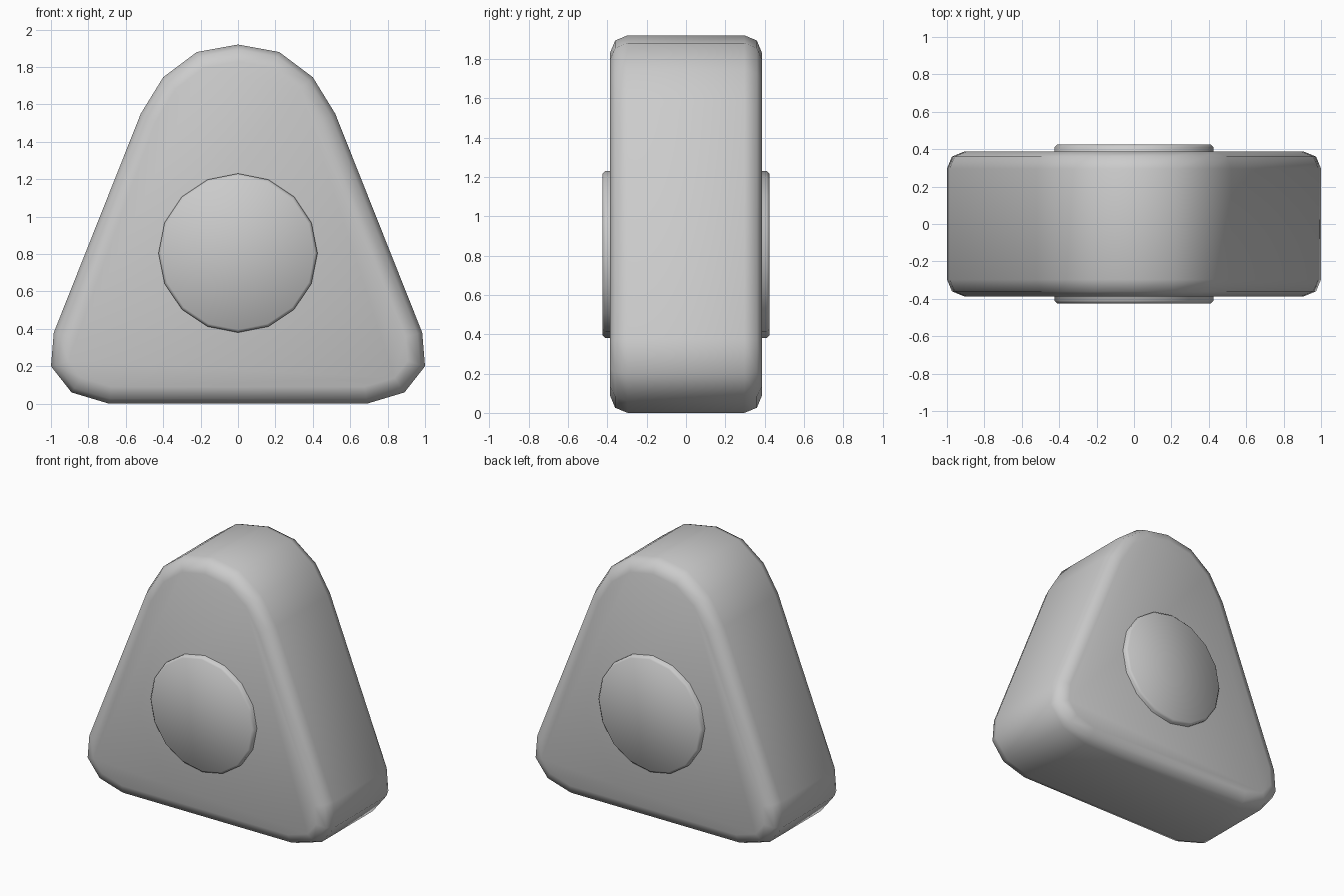
import bpy, bmesh, math
from mathutils import Matrix

cube = bpy.data.objects.get("Cube")
if cube:
    bpy.data.objects.remove(cube, do_unlink=True)

grey = bpy.data.materials.new("plain grey")
grey.use_nodes = True
colour = (0.6, 0.6, 0.6, 1)
grey.diffuse_color = colour
grey.node_tree.nodes["Principled BSDF"].inputs["Base Color"].default_value = colour


def slab(name, outline, half_depth, bevel, segments):
    """Extrude an (x, z) outline along y and round both of its rims."""
    bm = bmesh.new()
    front = bm.faces.new([bm.verts.new((x, -half_depth, z)) for x, z in outline])
    moved = bmesh.ops.extrude_face_region(bm, geom=[front], use_keep_orig=True)["geom"]
    for v in moved:
        if isinstance(v, bmesh.types.BMVert):
            v.co.y = half_depth
    bmesh.ops.recalc_face_normals(bm, faces=bm.faces)
    rims = [e for e in bm.edges if abs(e.verts[0].co.y - e.verts[1].co.y) < 1e-5]
    bmesh.ops.bevel(bm, geom=rims, offset=bevel, segments=segments,
                    profile=0.5, affect='EDGES')
    bmesh.ops.recalc_face_normals(bm, faces=bm.faces)
    mesh = bpy.data.meshes.new(name)
    bm.to_mesh(mesh)
    bm.free()
    mesh.materials.append(grey)
    obj = bpy.data.objects.new(name, mesh)
    bpy.context.collection.objects.link(obj)
    bpy.ops.object.select_all(action='DESELECT')
    obj.select_set(True)
    bpy.context.view_layer.objects.active = obj
    bpy.ops.object.shade_smooth_by_angle(angle=math.radians(60))
    return obj


# Rounded triangular body, mirrored from its left half
half = [(0.22, 1.88), (0.4, 1.745), (0.52, 1.55), (0.985, 0.38),
        (1.0, 0.2), (0.89, 0.06), (0.69, 0.0)]
outline = [(0, 1.92)] + half + [(-x, z) for x, z in reversed(half)]
slab("triangular_body", outline, 0.387, 0.09, 2)

# Round hub that stands proud of the front and back
sides = 16
circle = [(0.425 * math.sin(math.tau * i / sides),
           0.805 + 0.425 * math.cos(math.tau * i / sides)) for i in range(sides)]
slab("round_hub", circle, 0.425, 0.015, 1)
